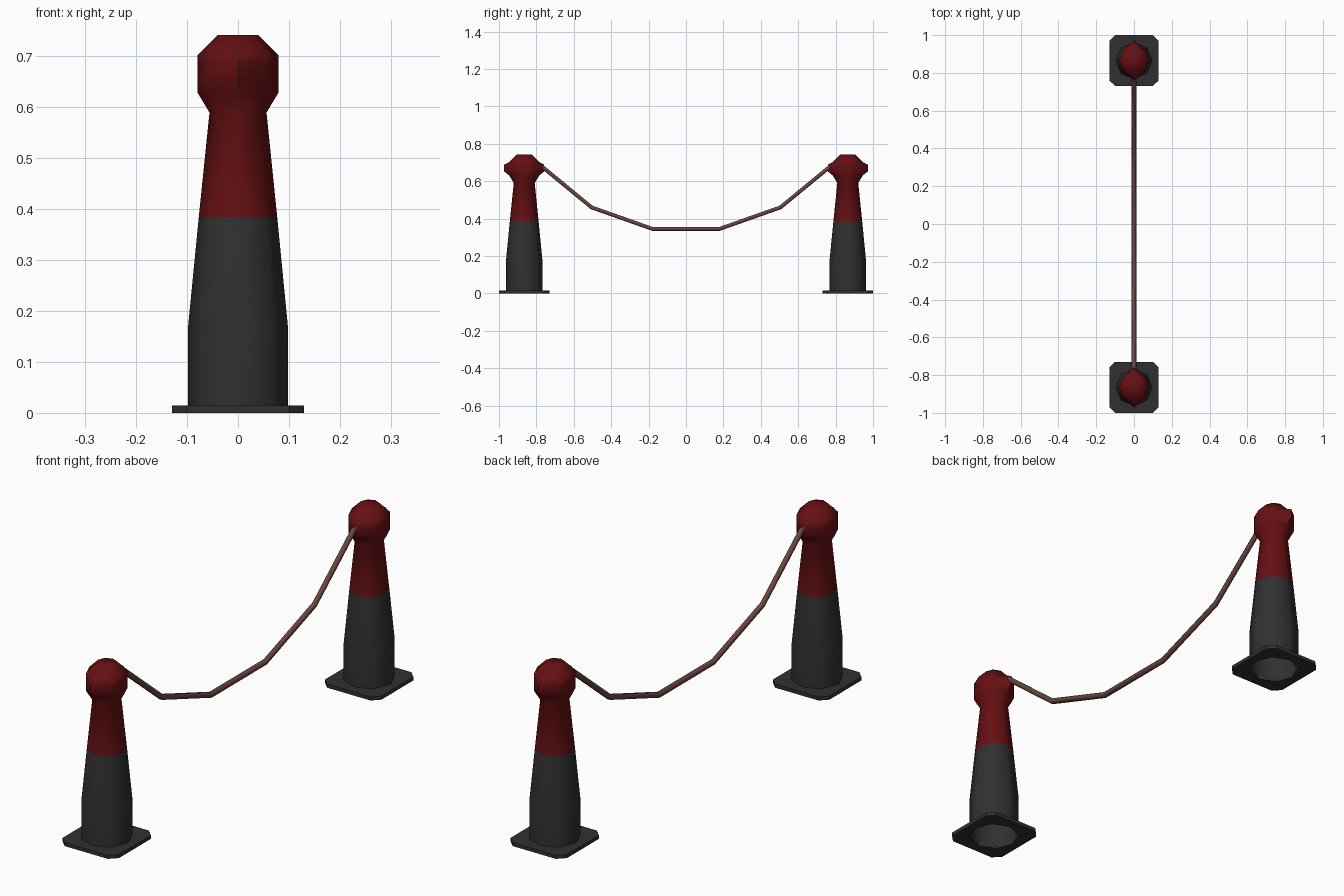
import bpy, bmesh, math

if "Cube" in bpy.data.objects:
    bpy.data.objects.remove(bpy.data.objects["Cube"])

def material(name, rgb):
    m = bpy.data.materials.new(name)
    m.diffuse_color = (*rgb, 1)
    m.use_nodes = True
    m.node_tree.nodes["Principled BSDF"].inputs["Base Color"].default_value = m.diffuse_color
    return m

GREY = material("dark grey", (0.03, 0.03, 0.03))
RED = material("dark red", (0.13, 0.005, 0.006))
ROPE = material("brown rope", (0.14, 0.06, 0.053))
SIDES = 8
POST_Y = 0.865

def finish(bm, name, mats, y, smooth=None):
    bmesh.ops.recalc_face_normals(bm, faces=bm.faces[:])
    me = bpy.data.meshes.new(name)
    bm.to_mesh(me)
    bm.free()
    for m in mats:
        me.materials.append(m)
    ob = bpy.data.objects.new(name, me)
    bpy.context.collection.objects.link(ob)
    ob.location.y = y
    if smooth:
        bpy.ops.object.select_all(action='DESELECT')
        ob.select_set(True)
        bpy.context.view_layer.objects.active = ob
        bpy.ops.object.shade_smooth_by_angle(angle=math.radians(smooth))
    return ob

def ring(bm, r, z, ry=None):
    # ry pulls the front and back points out into small rope lugs
    vs = []
    for i in range(SIDES):
        a = 2 * math.pi * i / SIDES
        yr = ry if ry and i in (2, 6) else r
        vs.append(bm.verts.new((r * math.cos(a), yr * math.sin(a), z)))
    return vs

def bridge(bm, a, b):
    for i in range(len(a)):
        j = (i + 1) % len(a)
        bm.faces.new((a[i], a[j], b[j], b[i]))

# Base plate: square with cut corners and a round hole under the hollow post
def base_plate(y):
    bm = bmesh.new()
    layers = []
    for z in (0, 0.015):
        outer = []
        for sx, sy in ((1, 1), (-1, 1), (-1, -1), (1, -1)):
            pts = [(0.13 * sx, 0.105 * sy, z), (0.10 * sx, 0.135 * sy, z)]
            if sx * sy < 0:
                pts.reverse()
            outer += [bm.verts.new(p) for p in pts]
        inner = ring(bm, 0.097, z)
        for k in range(4):
            a, b, c = outer[2 * k], outer[2 * k + 1], outer[(2 * k + 2) % 8]
            i0, i1, i2 = (inner[(2 * k + d) % 8] for d in (1, 2, 3))
            bm.faces.new((a, b, i0))
            bm.faces.new((b, c, i2, i1, i0))
        layers.append((outer, inner))
    for k in (0, 1):
        bridge(bm, layers[0][k], layers[1][k])
    finish(bm, "base_plate", [GREY], y)

# Post: tapered body, narrow neck and rounded head with lugs
def post(y):
    profile = [(0.098, 0.012), (0.098, 0.17), (0.077, 0.385), (0.056, 0.59),
               (0.08, 0.63), (0.08, 0.652, 0.107), (0.08, 0.688, 0.107),
               (0.08, 0.702), (0.04, 0.742)]
    bm = bmesh.new()
    rings = [ring(bm, p[0], p[1], p[2] if len(p) > 2 else None) for p in profile]
    for a, b in zip(rings, rings[1:]):
        bridge(bm, a, b)
    bm.faces.new(rings[-1])
    for f in bm.faces:
        f.material_index = int(f.calc_center_median().z > 0.385)
    finish(bm, "post", [GREY, RED], y, 50)

for s in (-1, 1):
    base_plate(s * POST_Y)
    post(s * POST_Y)

# Sagging rope between the two heads
half = [(0.18, 0.345), (0.505, 0.46), (0.775, 0.682)]
path = [(-y, z) for y, z in reversed(half)] + half
bm = bmesh.new()
R, N = 0.012, 6
loops = []
for i, (y, z) in enumerate(path):
    y0, z0 = path[max(i - 1, 0)]
    y1, z1 = path[min(i + 1, len(path) - 1)]
    t = math.atan2(z1 - z0, y1 - y0)
    loops.append([bm.verts.new((R * math.cos(a), y - math.sin(t) * R * math.sin(a),
                                z + math.cos(t) * R * math.sin(a)))
                  for a in (2 * math.pi * k / N for k in range(N))])
for a, b in zip(loops, loops[1:]):
    bridge(bm, a, b)
bm.faces.new(loops[0])
bm.faces.new(loops[-1])
finish(bm, "rope", [ROPE], 0, 65)
